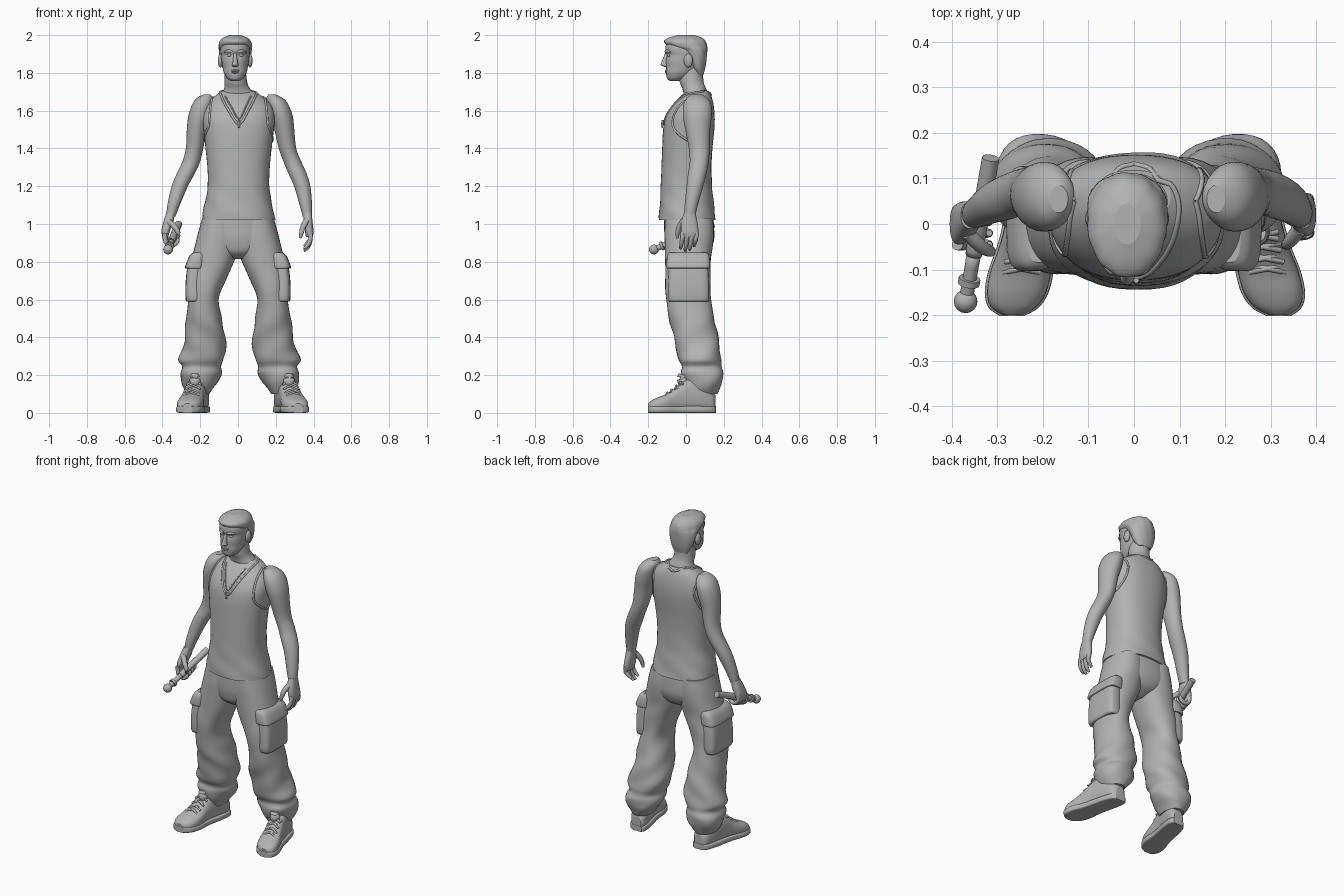
import bpy, bmesh, math
from mathutils import Vector
from mathutils.bvhtree import BVHTree

grey = bpy.data.materials.new("plain_grey")
grey.diffuse_color = (0.45, 0.45, 0.45, 1)


def finish(name, bm):
    bmesh.ops.recalc_face_normals(bm, faces=bm.faces)
    for f in bm.faces:
        f.smooth = len(f.verts) < 5
    me = bpy.data.meshes.new(name)
    bm.to_mesh(me)
    me.materials.append(grey)
    ob = bpy.data.objects.new(name, me)
    bpy.context.collection.objects.link(ob)
    return ob


def smooth_path(rows, k=4):
    """Catmull-Rom resampling of rows of numbers."""
    out = []
    for i in range(len(rows) - 1):
        p0, p1, p2 = rows[max(i - 1, 0)], rows[i], rows[i + 1]
        p3 = rows[min(i + 2, len(rows) - 1)]
        for j in range(k):
            t = j / k
            out.append([b + 0.5 * t * (c - a + t * (2*a - 5*b + 4*c - d + t * (3*(b - c) + d - a)))
                        for a, b, c, d in zip(p0, p1, p2, p3)])
    return out + [list(rows[-1])]


def loft(name, rows, n=28, axis='z', power=2.0, ripple=None, k=4):
    """Rows: position, low/high of first cross axis, low/high of second."""
    bm = bmesh.new()
    rings = []
    for t, a0, a1, b0, b1 in smooth_path(rows, k):
        ring = []
        for i in range(n):
            g = 2 * math.pi * i / n
            c, s = math.cos(g), math.sin(g)
            m = ripple(g, t) if ripple else 1
            u = (a0 + a1) / 2 + (a1 - a0) / 2 * m * math.copysign(abs(c) ** (2 / power), c)
            v = (b0 + b1) / 2 + (b1 - b0) / 2 * m * math.copysign(abs(s) ** (2 / power), s)
            ring.append(bm.verts.new((u, v, t) if axis == 'z' else (u, t, v)))
        rings.append(ring)
    for p, q in zip(rings, rings[1:]):
        for i in range(n):
            bm.faces.new((p[i], p[(i + 1) % n], q[(i + 1) % n], q[i]))
    bm.faces.new(rings[0])
    bm.faces.new(rings[-1])
    return finish(name, bm)


def tube(name, pts, radii, n=10, k=3):
    """Round tube along points with a radius for each."""
    if not isinstance(radii, (list, tuple)):
        radii = [radii] * len(pts)
    rows = smooth_path([(*p, r) for p, r in zip(pts, radii)], k)
    bm = bmesh.new()
    rings = []
    for i, row in enumerate(rows):
        d = Vector(rows[min(i + 1, len(rows) - 1)][:3]) - Vector(rows[max(i - 1, 0)][:3])
        q = d.to_track_quat('Z', 'Y')
        rings.append([bm.verts.new(Vector(row[:3]) + q @ Vector(
            (row[3] * math.cos(2 * math.pi * j / n), row[3] * math.sin(2 * math.pi * j / n), 0)))
            for j in range(n)])
    for p, q in zip(rings, rings[1:]):
        for j in range(n):
            bm.faces.new((p[j], p[(j + 1) % n], q[(j + 1) % n], q[j]))
    bm.faces.new(rings[0])
    bm.faces.new(rings[-1])
    return finish(name, bm)


def ball(name, pos, size):
    bm = bmesh.new()
    bmesh.ops.create_uvsphere(bm, u_segments=16, v_segments=10, radius=1)
    for v in bm.verts:
        v.co = Vector([a * b + c for a, b, c in zip(v.co, size, pos)])
    return finish(name, bm)


# head, hair and neck
HX = -0.015
def head_rows(rows):
    return [(z, HX - w, HX + w, f, b) for z, f, b, w in rows]

loft("head", head_rows([
    (1.757, -.085, -.04, .022), (1.77, -.1, .0, .042), (1.80, -.106, .04, .06),
    (1.83, -.105, .07, .067), (1.865, -.107, .09, .073), (1.895, -.101, .1, .076),
    (1.915, -.109, .1, .078), (1.95, -.106, .1, .076), (1.975, -.085, .08, .06),
    (1.99, -.04, .04, .03)]), power=2.2)
loft("hair", head_rows([
    (1.79, .06, .092, .045), (1.83, .025, .103, .068), (1.88, .005, .11, .082),
    (1.92, -.035, .113, .087), (1.94, -.09, .112, .088), (1.965, -.117, .105, .084),
    (1.985, -.095, .085, .066), (2.0, -.045, .045, .03)]), n=48,
    ripple=lambda g, z: 1 + .012 * math.sin(11 * g + 30 * z))
loft("neck", [
    (1.6, -.15, .15, .0, .13), (1.655, -.135, .135, .0, .13), (1.69, -.09, .09, -.012, .118),
    (1.72, -.073, .062, -.02, .105), (1.76, -.072, .047, -.035, .092), (1.85, -.068, .038, -.04, .09)])
loft("nose", [
    (1.832, HX - .012, HX + .012, -.115, -.09), (1.842, HX - .017, HX + .017, -.133, -.09),
    (1.855, HX - .013, HX + .013, -.131, -.09), (1.905, HX - .008, HX + .008, -.11, -.09)], n=12)
for z, w in ((1.812, .024), (1.803, .02)):
    ball("lip", (HX, -.1, z), (w, .012, .006))
for s in (-1, 1):
    ball("ear", (HX + s * .078, .012, 1.865), (.014, .024, .036))
    ball("eye", (HX + s * .03, -.09, 1.893), (.014, .011, .008))
    tube("eyebrow", [(HX + s * .012, -.106, 1.909), (HX + s * .035, -.103, 1.916),
                     (HX + s * .056, -.082, 1.91)], [.006, .008, .004])

# sleeveless shirt, with soft folds toward the hem
shirt = loft("shirt", [
    (1.02, -.19, .197, -.143, .158), (1.06, -.186, .19, -.142, .153), (1.13, -.172, .175, -.137, .145),
    (1.2, -.16, .166, -.134, .138), (1.3, -.162, .168, -.13, .135), (1.4, -.172, .178, -.126, .14),
    (1.5, -.182, .19, -.121, .15), (1.57, -.185, .195, -.106, .152), (1.63, -.165, .178, -.07, .146),
    (1.675, -.125, .13, -.03, .135), (1.705, -.085, .08, .005, .118)], n=48, power=2.3,
    ripple=lambda g, z: 1 + .012 * max(0, 1.35 - z) / .3 * math.sin(5 * g + 45 * z))
tree = BVHTree.FromPolygons([v.co for v in shirt.data.vertices],
                            [list(p.vertices) for p in shirt.data.polygons])

def trim(name, pts, radius):
    pts = [p[:3] for p in smooth_path(pts, 5)]
    tube(name, [tree.find_nearest(Vector(p))[0] for p in pts], radius, n=8, k=2)

trim("neckline", [(0, .125, 1.68), (-.08, .07, 1.69), (-.085, -.01, 1.67), (-.05, -.08, 1.6),
                  (.005, -.12, 1.53), (.055, -.08, 1.6), (.09, -.01, 1.67), (.085, .07, 1.69),
                  (0, .125, 1.68)], .006)
trim("necklace", [(-.07, -.02, 1.68), (-.035, -.08, 1.62), (.005, -.12, 1.56),
                  (.04, -.08, 1.62), (.07, -.02, 1.68)], .004)
tube("pendant", [(.005, -.124, 1.55), (.005, -.128, 1.51)], .006)
for s in (-1, 1):
    trim("armhole_edge", [(s * x, y, z) for x, y, z in (
        (.14, .05, 1.68), (.145, -.03, 1.62), (.16, -.07, 1.52), (.19, .02, 1.44),
        (.18, .1, 1.48), (.155, .14, 1.58), (.14, .05, 1.68))], .006)

# arms: height, left centre x, right centre x, centre y, half width, half depth
ARM = [(1.685, -.165, .18, .055, .02, .03), (1.665, -.175, .195, .058, .045, .055),
       (1.63, -.188, .212, .06, .056, .074), (1.57, -.203, .23, .06, .06, .076),
       (1.5, -.218, .245, .062, .053, .066), (1.4, -.23, .262, .07, .046, .055),
       (1.33, -.248, .288, .07, .047, .05), (1.27, -.275, .314, .06, .048, .049),
       (1.2, -.308, .34, .047, .043, .044), (1.1, -.341, .359, .028, .033, .035),
       (1.04, -.355, .367, .02, .024, .029)]
for name, col in (("left_arm", 1), ("right_arm", 2)):
    loft(name, [(r[0], r[col] - r[4], r[col] + r[4], r[3] - r[5], r[3] + r[5]) for r in ARM])

# relaxed hand
loft("open_palm", [(1.06, .345, .39, -.01, .05), (1.01, .348, .395, -.025, .06),
                   (.96, .355, .4, -.027, .066), (.93, .36, .395, -.02, .06)], power=2.5)
for i in range(4):
    y = -.017 + .024 * i
    drop = (.0, -.012, -.008, .012)[i]
    tube("finger", [(.38, y, .955), (.384, y - .003, .92), (.37, y - .008, .89 + drop),
                    (.35, y - .012, .87 + drop)], [.014, .0125, .011, .007])
tube("thumb", [(.365, -.01, 1.02), (.345, -.035, .985), (.335, -.045, .95), (.33, -.045, .925)],
     [.017, .015, .012, .007])

# gripping hand and baton
loft("grip_palm", [(1.06, -.38, -.334, -.01, .048), (1.01, -.395, -.342, -.03, .05),
                   (.965, -.405, -.36, -.045, .045), (.93, -.4, -.37, -.04, .04)], power=2.5)
for i in range(4):
    y = -.045 + .025 * i
    z = .0 + .009 * i
    tube("grip_finger", [(-.388, y, .95 + z), (-.382, y, .905 + z), (-.353, y, .885 + z),
                         (-.323, y, .902 + z), (-.318, y, .925 + z)], [.013, .013, .012, .011, .007])
tube("grip_thumb", [(-.365, -.02, 1.01), (-.335, -.05, .985), (-.315, -.06, .95), (-.318, -.055, .93)],
     [.016, .015, .012, .008])
tip, tail = Vector((-.37, -.17, .865)), Vector((-.315, .145, 1.0))
at = lambda t: tuple(tip.lerp(tail, t))
tube("baton", [at(0), at(.35), at(.36), at(1)], [.015, .016, .019, .019], n=14)
tube("baton_collar", [at(.12), at(.16)], .024, n=14)
ball("baton_knob", at(0), (.026, .026, .026))

# trousers
loft("trouser_seat", [(1.04, -.18, .185, -.115, .145), (.95, -.205, .205, -.115, .15),
                      (.9, -.19, .19, -.11, .145), (.85, -.12, .12, -.095, .12),
                      (.815, -.04, .04, -.05, .06)], n=36, power=2.3)
LEG = [(1.03, -.19, -.01, -.11, .142), (.95, -.212, .002, -.114, .147), (.87, -.232, .0, -.112, .14),
       (.8, -.25, -.02, -.11, .131), (.7, -.26, -.066, -.11, .13), (.6, -.263, -.102, -.105, .132),
       (.5, -.275, -.085, -.09, .15), (.4, -.282, -.068, -.065, .17), (.33, -.298, -.064, -.048, .182),
       (.28, -.313, -.075, -.04, .186), (.245, -.295, -.09, -.025, .185), (.21, -.308, -.088, -.028, .197),
       (.165, -.3, -.105, -.015, .195), (.13, -.285, -.13, .0, .18), (.1, -.265, -.15, .015, .165)]

def cloth(g, z):
    return 1 + (.035 if z < .5 else .012) * math.sin(3 * g + 38 * z) * min(1, max(0, 1 - z) * 3)

def spread(z):
    return .03 * max(0, .6 - z) / .6

loft("left_trouser_leg", LEG, n=36, power=2.25, ripple=cloth)
loft("right_trouser_leg", [(z, -b + spread(z), -a + spread(z), f, k) for z, a, b, f, k in LEG],
     n=36, power=2.25, ripple=lambda g, z: cloth(math.pi - g, z))

# cargo pockets with flaps
for s in (-1, 1):
    def pocket(name, rows):
        loft(name, [(z, *sorted((s * a, s * b)), f, k) for z, a, b, f, k in rows], power=4, k=3)
    pocket("pocket", [(.59, .19, .265, -.08, .11), (.6, .185, .277, -.095, .122),
                      (.7, .185, .277, -.095, .122), (.8, .18, .265, -.09, .115)])
    pocket("pocket_flap", [(.765, .18, .275, -.1, .125), (.775, .178, .28, -.104, .128),
                           (.83, .17, .258, -.1, .124), (.85, .165, .235, -.085, .11)])

# shoes: y, half width, top height
SHOE = [(.157, .028, .09), (.14, .046, .115), (.09, .055, .165), (.03, .056, .185), (-.02, .056, .165),
        (-.06, .06, .13), (-.105, .067, .1), (-.15, .065, .082), (-.182, .05, .066), (-.2, .022, .05)]
for side, x0, lean in (("left", -.228, .2), ("right", .27, -.24)):
    loft(side + "_shoe", [(y, x0 + lean * y - w, x0 + lean * y + w, .003, h) for y, w, h in SHOE],
         axis='y', power=2.5)
    loft(side + "_sole", [(y * 1.01, x0 + lean * y - w - .005, x0 + lean * y + w + .005, 0, .036)
                          for y, w, h in SHOE], axis='y', power=6)
    tube(side + "_shoe_tongue", [(x0, -.005, .14), (x0, -.022, .18), (x0, -.02, .205)], [.03, .028, .02])
    for y, z in ((-.025, .167), (-.05, .144), (-.075, .123), (-.098, .107)):
        c = x0 + lean * y
        for d in (-1, 1):
            tube("lace", [(c - .04, y - d * .008, z - .018), (c, y, z), (c + .04, y + d * .008, z - .018)],
                 .006, n=8)
